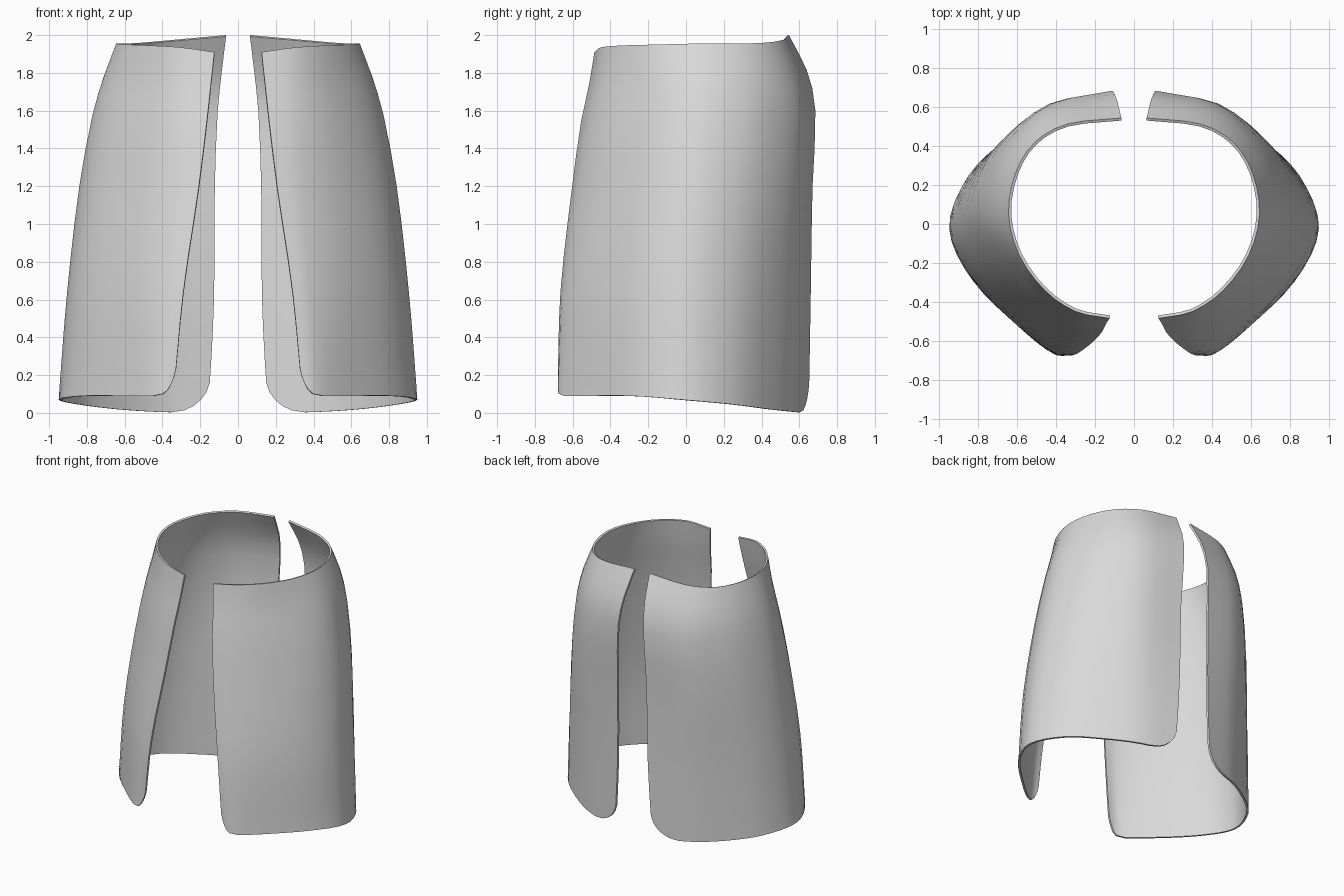
import bpy
import bmesh
import math
from mathutils import Vector

if "Cube" in bpy.data.objects:
    bpy.data.objects.remove(bpy.data.objects["Cube"])

# Cross-sections of one panel, front edge to back edge, keyed by height fraction
LEVELS = [0.0, 0.3, 0.6, 0.8, 0.9, 1.0]
SECTIONS = [
    [(.34, -.68), (.42, -.665), (.58, -.54), (.83, -.29), (.95, -.02), (.85, .25), (.65, .44), (.42, .58), (.16, .65)],
    [(.29, -.665), (.38, -.64), (.56, -.52), (.80, -.27), (.905, -.01), (.83, .25), (.66, .44), (.43, .59), (.13, .66)],
    [(.21, -.605), (.33, -.57), (.52, -.45), (.74, -.22), (.84, .03), (.79, .26), (.66, .45), (.44, .61), (.125, .67)],
    [(.165, -.555), (.32, -.51), (.50, -.39), (.68, -.18), (.77, .04), (.73, .28), (.62, .46), (.42, .62), (.11, .685)],
    [(.145, -.515), (.31, -.475), (.48, -.355), (.64, -.16), (.715, .04), (.685, .27), (.57, .46), (.39, .585), (.09, .645)],
    [(.125, -.485), (.30, -.45), (.46, -.34), (.59, -.16), (.645, .05), (.61, .26), (.51, .42), (.34, .515), (.065, .545)],
]
# Heights of the lower hem and upper rim, front edge to back edge
HEM = [.09, .09, .09, .09, .07, .045, .02, .005, 0]
RIM = [1.91, 1.935, 1.945, 1.95, 1.955, 1.955, 1.96, 1.975, 2.0]
COLUMNS = 24
ROWS = [0, .006, .018, .035, .055, .08, .14, .22, .3, .4, .5, .6, .7, .8, .86, .91, .96, 1]
CORNER, FRONT_INSET, BACK_INSET = .09, 1.25, .75


def smooth_curve(keys, values, t):
    """Cubic interpolation of vectors through unevenly spaced keys."""
    last = len(keys) - 1
    i = 0
    while i < last - 1 and t > keys[i + 1]:
        i += 1

    def slope(k):
        a, b = max(k - 1, 0), min(k + 1, last)
        return (values[b] - values[a]) / (keys[b] - keys[a])

    h = keys[i + 1] - keys[i]
    s = (t - keys[i]) / h
    return (values[i] * (2 * s**3 - 3 * s**2 + 1) + slope(i) * (h * (s**3 - 2 * s**2 + s))
            + values[i + 1] * (3 * s**2 - 2 * s**3) + slope(i + 1) * (h * (s**3 - s**2)))


def surface_point(u, v):
    index = list(range(len(HEM)))
    rings = [smooth_curve(index, [Vector(p) for p in ring], u) for ring in SECTIONS]
    xy = smooth_curve(LEVELS, rings, v)
    low, high = smooth_curve(index, [Vector(p) for p in zip(HEM, RIM)], u)
    return Vector((xy.x, xy.y, low + (high - low) * v))


def make_panel(name, side, material):
    bm = bmesh.new()
    grid = []
    for v in ROWS:
        # Lower corners are rounded by drawing the ends of the row inward
        d = max(0, 1 - v / CORNER)
        inset = 1 - math.sqrt(1 - d * d)
        start = FRONT_INSET * inset
        end = len(HEM) - 1 - BACK_INSET * inset
        row = []
        for c in range(COLUMNS + 1):
            p = surface_point(start + (end - start) * c / COLUMNS, v)
            row.append(bm.verts.new((p.x * side, p.y, p.z)))
        grid.append(row)
    for r in range(len(ROWS) - 1):
        for c in range(COLUMNS):
            quad = [grid[r][c], grid[r][c + 1], grid[r + 1][c + 1], grid[r + 1][c]]
            bm.faces.new(quad if side > 0 else quad[::-1])
    mesh = bpy.data.meshes.new(name)
    bm.to_mesh(mesh)
    bm.free()
    mesh.materials.append(material)
    panel = bpy.data.objects.new(name, mesh)
    bpy.context.collection.objects.link(panel)

    # Thin shell, thickened inward
    shell = panel.modifiers.new("shell", 'SOLIDIFY')
    shell.thickness = 0.015
    shell.offset = -1
    bpy.ops.object.select_all(action='DESELECT')
    panel.select_set(True)
    bpy.context.view_layer.objects.active = panel
    bpy.ops.object.modifier_apply(modifier=shell.name)
    bpy.ops.object.shade_smooth_by_angle(angle=math.radians(40))


grey = bpy.data.materials.new("light_grey")
grey.diffuse_color = (0.7, 0.7, 0.7, 1)
grey.use_nodes = True
grey.node_tree.nodes["Principled BSDF"].inputs["Base Color"].default_value = grey.diffuse_color

# Two mirrored curved panels
make_panel("right_panel", 1, grey)
make_panel("left_panel", -1, grey)
